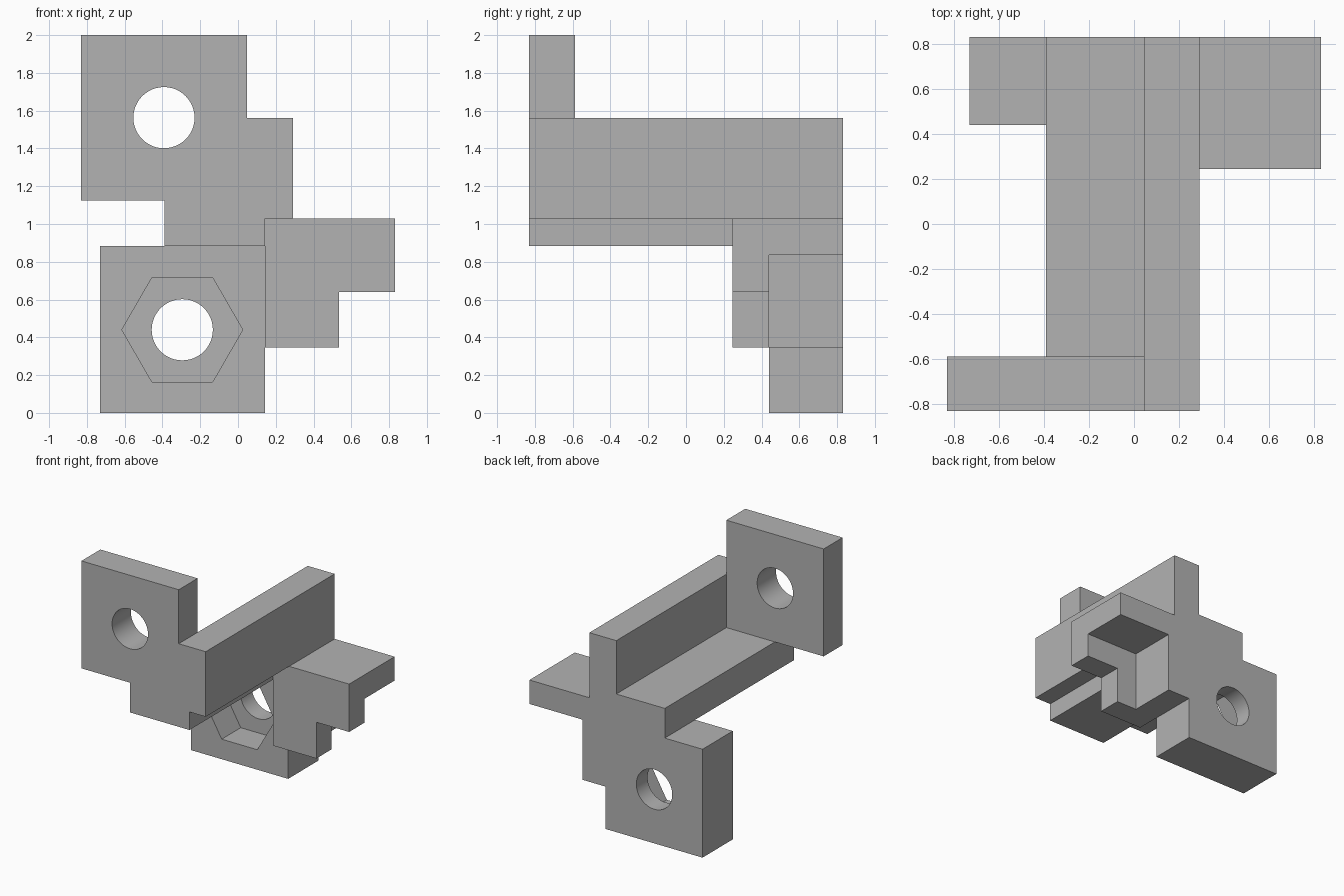
import bpy
import math

default = bpy.data.objects.get("Cube")
if default:
    bpy.data.objects.remove(default, do_unlink=True)

grey = bpy.data.materials.new("mid grey")
grey.use_nodes = True
colour = (0.45, 0.45, 0.45, 1)
grey.diffuse_color = colour
grey.node_tree.nodes["Principled BSDF"].inputs["Base Color"].default_value = colour

# Shared planes of the bracket
FRONT, BACK = -0.83, 0.83
FRONT_INNER = -0.587     # back of the front plate
LUG_FRONT = 0.44         # front of the rear lug
ARM_FRONT = 0.245        # front of the side arm
SHELF_BASE, SHELF_TOP, WALL_TOP = 0.883, 1.125, 1.56
ARM_TOP, ARM_BASE = 1.03, 0.345
JOINT_X = 0.144          # where the arm meets the spine and lug


def prism(name, profile, y0, y1):
    """Extrude an (x, z) outline from y0 to y1."""
    n = len(profile)
    verts = [(x, y, z) for y in (y0, y1) for x, z in profile]
    faces = [tuple(range(n)), tuple(range(2 * n - 1, n - 1, -1))]
    for i in range(n):
        j = (i + 1) % n
        faces.append((i, i + n, j + n, j))
    mesh = bpy.data.meshes.new(name)
    mesh.from_pydata(verts, [], faces)
    mesh.materials.append(grey)
    obj = bpy.data.objects.new(name, mesh)
    bpy.context.collection.objects.link(obj)
    return obj


def rect(x0, x1, z0, z1):
    return [(x0, z0), (x1, z0), (x1, z1), (x0, z1)]


def ngon(cx, cz, radius, sides):
    return [(cx + radius * math.cos(math.tau * i / sides),
             cz + radius * math.sin(math.tau * i / sides)) for i in range(sides)]


def combine(target, other, operation):
    mod = target.modifiers.new(operation, "BOOLEAN")
    mod.operation = operation
    mod.solver = "EXACT"
    mod.object = other
    bpy.context.view_layer.objects.active = target
    bpy.ops.object.modifier_apply(modifier=mod.name)
    bpy.data.objects.remove(other, do_unlink=True)


# Long spine: low shelf with an upright wall along one side
bracket = prism("bracket_body", [
    (-0.39, SHELF_BASE), (JOINT_X, SHELF_BASE), (JOINT_X, ARM_TOP),
    (0.29, ARM_TOP), (0.29, WALL_TOP), (0.047, WALL_TOP),
    (0.047, SHELF_TOP), (-0.39, SHELF_TOP)], FRONT, BACK)

# Front plate and rear lug
parts = [
    prism("front_plate", rect(-0.83, 0.047, SHELF_TOP, 2.0), FRONT, FRONT_INNER),
    prism("rear_lug", rect(-0.73, JOINT_X, 0, SHELF_BASE), LUG_FRONT, BACK),
]

# Stepped side arm, thick in front and cut away behind
for name, step_x, step_z, y0, y1 in (
        ("arm_front", 0.535, 0.64, ARM_FRONT, LUG_FRONT),
        ("arm_back", 0.35, 0.835, LUG_FRONT, BACK)):
    parts.append(prism(name, [
        (JOINT_X, ARM_BASE), (step_x, ARM_BASE), (step_x, step_z),
        (0.83, step_z), (0.83, ARM_TOP), (JOINT_X, ARM_TOP)], y0, y1))

for part in parts:
    combine(bracket, part, "UNION")

# Bolt holes and the hexagonal nut pocket
cutters = [
    prism("front_hole", ngon(-0.392, 1.563, 0.162, 48), FRONT - 0.1, FRONT_INNER + 0.1),
    prism("rear_hole", ngon(-0.295, 0.44, 0.162, 48), LUG_FRONT - 0.1, BACK + 0.1),
    prism("nut_pocket", ngon(-0.295, 0.44, 0.32, 6), LUG_FRONT - 0.1, LUG_FRONT + 0.245),
]
for cutter in cutters:
    combine(bracket, cutter, "DIFFERENCE")

# Smooth the round holes, keep every other edge sharp
bpy.ops.object.select_all(action="DESELECT")
bracket.select_set(True)
bpy.context.view_layer.objects.active = bracket
bpy.ops.object.shade_smooth_by_angle(angle=math.radians(30))
